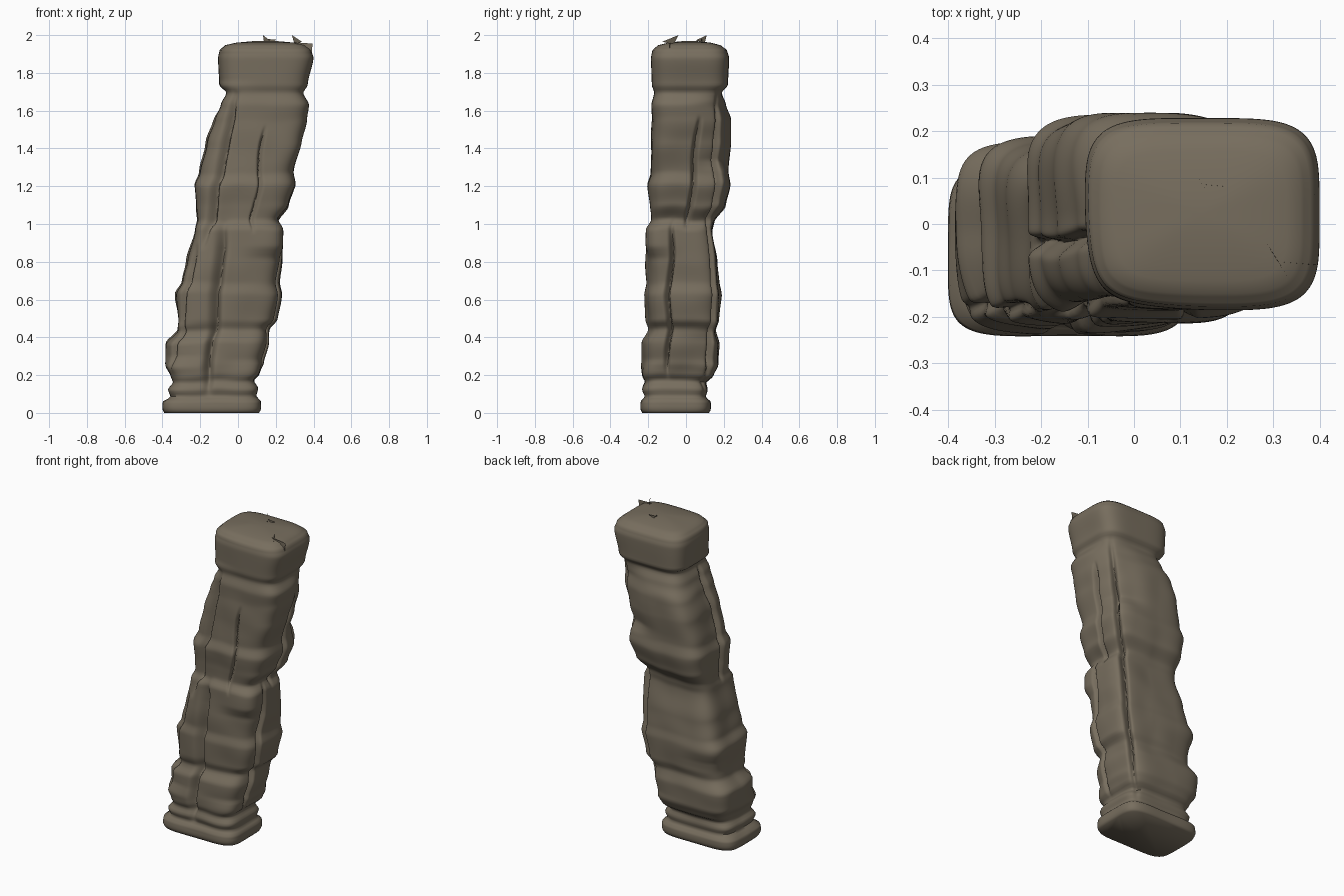
import bpy, math
from mathutils import Vector, noise

stone = bpy.data.materials.new("grey_brown_stone")
stone.diffuse_color = (0.185, 0.155, 0.112, 1)

# Outline of the leaning pillar: z, left x, right x, front y, back y
ROWS = [
    (0.00, -.390, .112, -.232, .122), (0.02, -.400, .122, -.242, .132),
    (0.06, -.398, .120, -.240, .132), (0.085, -.355, .095, -.217, .105),
    (0.125, -.368, .105, -.232, .115), (0.165, -.340, .082, -.217, .105),
    (0.20, -.352, .115, -.232, .142), (0.26, -.382, .142, -.238, .170),
    (0.37, -.385, .165, -.242, .178), (0.44, -.322, .168, -.204, .156),
    (0.49, -.314, .208, -.217, .170), (0.63, -.325, .236, -.222, .181),
    (0.69, -.292, .224, -.209, .172), (0.80, -.265, .236, -.214, .162),
    (0.97, -.222, .236, -.212, .135), (1.02, -.210, .210, -.184, .145),
    (1.10, -.217, .268, -.190, .202), (1.21, -.228, .302, -.203, .227),
    (1.275, -.200, .290, -.182, .218), (1.43, -.165, .338, -.184, .238),
    (1.55, -.125, .364, -.178, .234), (1.63, -.092, .376, -.184, .212),
    (1.695, -.062, .345, -.168, .190), (1.735, -.100, .368, -.180, .222),
    (1.88, -.106, .400, -.186, .228), (1.92, -.098, .388, -.178, .217),
    (1.946, -.070, .358, -.150, .185), (1.960, -.010, .300, -.095, .130),
    (1.968, .080, .210, -.020, .060)]

# Corner cuts (negative bulges out): corner angle, bottom z, top z, depth
CORNERS = [
    (45, 1.28, 1.69, .040), (135, .55, 1.60, -.014), (225, .24, .46, .028),
    (315, .22, .88, .028), (225, 1.70, 1.97, .015), (45, 0.22, .45, .012)]

# Vertical cracks: bottom (x, y, z), top (x, y, z), width, depth
CRACKS = [
    ((-.17, -.24, .08), (-.08, -.21, 1.02), .022, .050),
    ((.075, -.19, .95), (.14, -.18, 1.52), .009, .025),
    ((-.17, -.18, .86), (-.01, -.16, 1.71), .016, .040),
    ((-.35, -.17, .20), (-.20, -.17, .90), .014, .028),
    ((.12, -.10, .18), (.24, -.07, 1.02), .012, .045),
    ((.23, .01, .97), (.36, .07, 1.57), .012, .045),
    ((.09, .12, .08), (.33, .175, 1.71), .014, .045),
    ((-.22, -.04, .98), (-.07, -.03, 1.70), .014, .040)]


def row_at(z):
    for a, b in zip(ROWS, ROWS[1:]):
        if z <= b[0]:
            t = max(0, (z - a[0]) / (b[0] - a[0]))
            t = .4 * t + .6 * t * t * (3 - 2 * t)
            return [p + (q - p) * t for p, q in zip(a[1:], b[1:])]
    return ROWS[-1][1:]


def surface_point(z, ang):
    c, s = math.cos(ang), math.sin(ang)
    fade = min(1, z / .2) * max(0, min(1, (1.68 - z) / .1))
    zs = z + fade * .014 * noise.noise(Vector((c * 1.5, s * 1.5, z * 2)))   # wavy ledges
    l, r, f, b = row_at(zs)
    n = 5.2 - .5 * z
    k = (abs(c) ** n + abs(s) ** n) ** (-1 / n)
    ctr = Vector(((l + r) / 2, (f + b) / 2))
    p = ctr + Vector((c * k * (r - l) / 2, s * k * (b - f) / 2))
    inward = (ctr - p).normalized()
    # uneven corners
    for deg, z0, z1, d in CORNERS:
        if z0 < z < z1:
            blend = min(1, (z - z0) / .06, (z1 - z) / .06)
            p += inward * d * blend * max(0, math.cos(ang - math.radians(deg))) ** 8
    # soft weathering
    if z < 1.9:
        rough = max(fade, .3) * min(1, (1.9 - z) / .15)
        p += inward * noise.noise(Vector((p.x * 6, p.y * 6, z * 6))) * .008 * rough
    # cracks
    for a, t, w, d in CRACKS:
        if a[2] < z < t[2]:
            u = (z - a[2]) / (t[2] - a[2])
            q = Vector((a[0] + (t[0] - a[0]) * u, a[1] + (t[1] - a[1]) * u))
            q += Vector((.006, .006)) * math.sin(z * 17)
            dist = abs((p - ctr).angle_signed(q - ctr, 0)) * (p - ctr).length
            ends = min(1, u * 6, (1 - u) * 6)
            p += inward * d * ends * math.exp(-(dist / w) ** 2)
    return (p.x, p.y, z)


def make(name, verts, faces):
    me = bpy.data.meshes.new(name)
    me.from_pydata(verts, [], faces)
    me.materials.append(stone)
    ob = bpy.data.objects.new(name, me)
    bpy.context.collection.objects.link(ob)
    return ob


# Pillar body
SIDES = 260
zs = [i * .0125 for i in range(151)] + [
    1.886, 1.897, 1.908, 1.92, 1.929, 1.938, 1.946, 1.953, 1.96, 1.968]
verts = [surface_point(z, 2 * math.pi * i / SIDES) for z in zs for i in range(SIDES)]
faces = []
for j in range(len(zs) - 1):
    for i in range(SIDES):
        k = (i + 1) % SIDES
        faces.append((j * SIDES + i, j * SIDES + k, (j + 1) * SIDES + k, (j + 1) * SIDES + i))
faces.append(tuple(range(SIDES - 1, -1, -1)))
last = (len(zs) - 1) * SIDES
verts.append((.145, .02, 1.97))
faces += [(last + i, last + (i + 1) % SIDES, len(verts) - 1) for i in range(SIDES)]
pillar = make("stone_pillar", verts, faces)
bpy.context.view_layer.objects.active = pillar
pillar.select_set(True)
bpy.ops.object.shade_smooth_by_angle(angle=math.radians(65))

# Thin shards standing on the top
SHARDS = [
    ((.132, .11, 2.0), (.168, .052, 1.972), (.138, .10, 1.96)),
    ((.15, .085, 1.98), (.205, .08, 1.975), (.17, .083, 1.96)),
    ((.285, -.04, 2.0), (.338, -.125, 1.965), (.30, -.065, 1.95)),
    ((.295, -.08, 1.962), (.395, -.088, 1.955), (.39, -.088, 1.905))]
for i, tri in enumerate(SHARDS):
    make(f"top_shard_{i + 1}", tri, [(0, 1, 2)])
